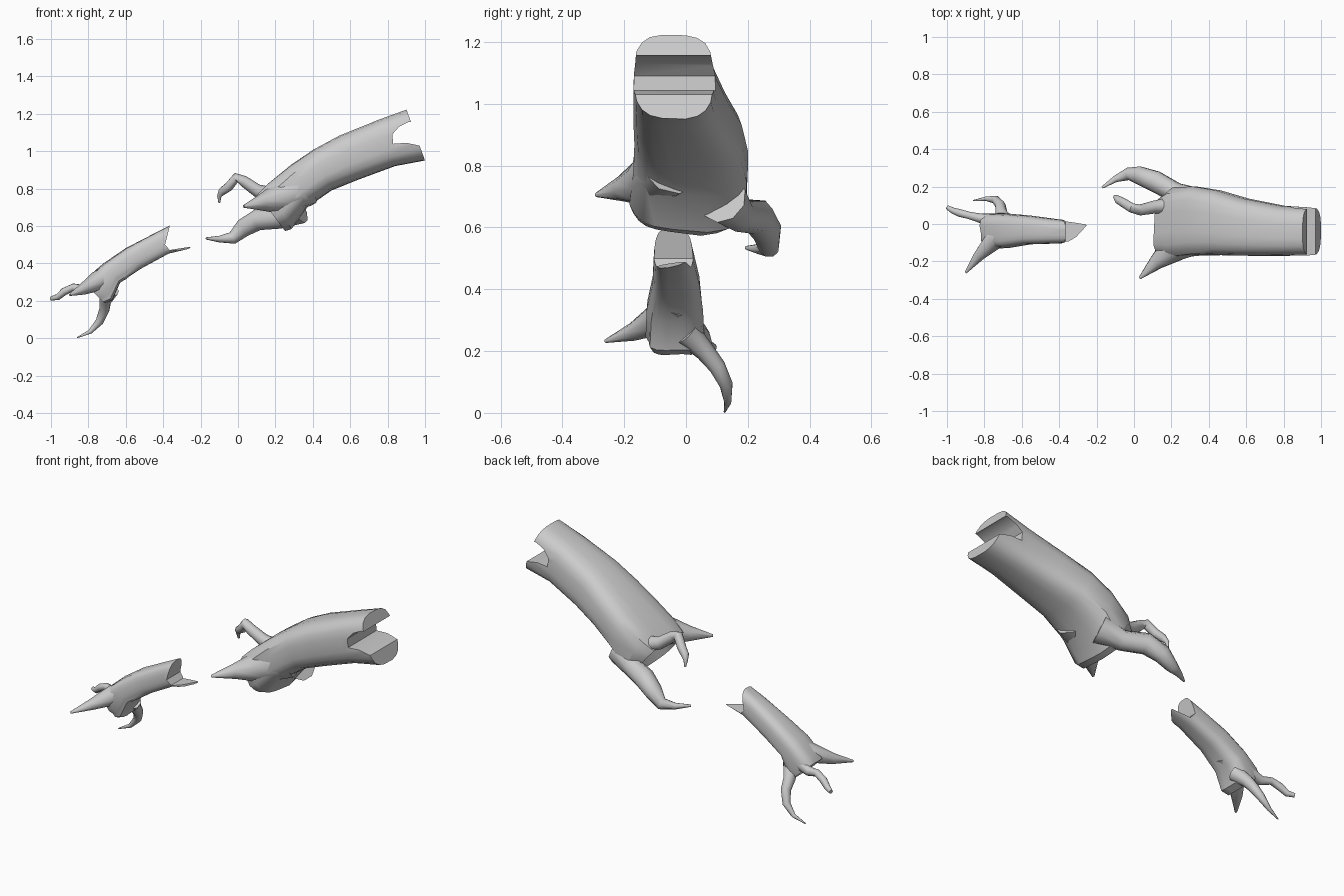
import bpy, bmesh, math, random
from mathutils import Vector, Quaternion

random.seed(4)


def finish(bm, name, angle=35):
    bmesh.ops.recalc_face_normals(bm, faces=bm.faces)
    me = bpy.data.meshes.new(name)
    bm.to_mesh(me)
    bm.free()
    ob = bpy.data.objects.new(name, me)
    bpy.context.collection.objects.link(ob)
    smooth(ob, angle)
    return ob


def smooth(ob, angle):
    bpy.ops.object.select_all(action='DESELECT')
    bpy.context.view_layer.objects.active = ob
    ob.select_set(True)
    bpy.ops.object.shade_smooth_by_angle(angle=math.radians(angle))


def skin(rings):
    bm = bmesh.new()
    loops = [[bm.verts.new(p) for p in r] for r in rings]
    n = len(loops[0])
    for a, b in zip(loops, loops[1:]):
        for i in range(n):
            j = (i + 1) % n
            bm.faces.new((a[i], a[j], b[j], b[i]))
    bm.faces.new(loops[0])
    bm.faces.new(loops[-1][::-1])
    return bm


def trunk(name, sections, n=20):
    """Each section: top x, z, bottom x, z, y min, y max, flute depth."""
    flute = [random.uniform(-1, 0.3) for _ in range(n)]
    rings = []
    for tx, tz, bx, bz, y0, y1, depth in sections:
        ring = []
        for i in range(n):
            t = 2 * math.pi * (i + 0.5) / n
            c, s = math.cos(t), math.sin(t)
            k = 1 + flute[i] * depth
            u = math.copysign(abs(c) ** 0.66, c) * k
            v = math.copysign(abs(s) ** 0.66, s) * k
            f = (1 - v) / 2
            ring.append((tx + (bx - tx) * f, (y0 + y1) / 2 + u * (y1 - y0) / 2,
                         tz + (bz - tz) * f))
        rings.append(ring)
    return finish(skin(rings), name)


def root(name, points, n=9):
    """Tapered tube through points (x, y, z, radius)."""
    ps = [Vector(p[:3]) for p in points]
    up = Vector((0, 0, 1))
    q, prev, rings = Quaternion(), up, []
    for i, p in enumerate(ps):
        d = (ps[min(i + 1, len(ps) - 1)] - ps[max(i - 1, 0)]).normalized()
        q = prev.rotation_difference(d) @ q
        prev = d
        r = points[i][3]
        rings.append([p + q @ Vector((math.cos(2 * math.pi * k / n) * r,
                                      math.sin(2 * math.pi * k / n) * r, 0))
                      for k in range(n)])
    return finish(skin(rings), name, 45)


def cut(ob, outline, axis):
    """Remove an outline (x, z along y, or x, y along z) from the object."""
    lift = (lambda a, b, h: (a, h, b)) if axis == 'y' else (lambda a, b, h: (a, b, h))
    cutter = finish(skin([[lift(a, b, h) for a, b in outline] for h in (-2, 2)]), "cutter")
    mod = ob.modifiers.new("break", 'BOOLEAN')
    mod.operation, mod.solver, mod.object = 'DIFFERENCE', 'EXACT', cutter
    dg = bpy.context.evaluated_depsgraph_get()
    me = bpy.data.meshes.new_from_object(ob.evaluated_get(dg))
    ob.modifiers.clear()
    ob.data = me
    bpy.data.objects.remove(cutter)
    smooth(ob, 35)


# large broken log
large = trunk("large_log", [
    (0.90, 1.225, 1.00, 0.95, -0.17, 0.09, 0.02),
    (0.75, 1.17, 0.84, 0.92, -0.172, 0.10, 0.02),
    (0.54, 1.085, 0.65, 0.85, -0.172, 0.14, 0.02),
    (0.40, 1.01, 0.50, 0.79, -0.17, 0.185, 0.03),
    (0.28, 0.93, 0.37, 0.70, -0.175, 0.21, 0.06),
    (0.16, 0.835, 0.285, 0.585, -0.19, 0.21, 0.09),
    (0.10, 0.775, 0.25, 0.575, -0.18, 0.17, 0.14),
    (0.17, 0.765, 0.26, 0.63, -0.13, 0.13, 0.14)])
cut(large, [(1.2, 1.04), (0.97, 1.03), (0.90, 1.045), (0.83, 1.04), (0.825, 1.09),
            (0.86, 1.13), (0.91, 1.155), (1.2, 1.17)], 'y')

# small broken log
small = trunk("small_log", [
    (-0.36, 0.605, -0.25, 0.48, -0.10, 0.015, 0.02),
    (-0.45, 0.56, -0.37, 0.452, -0.105, 0.025, 0.02),
    (-0.60, 0.482, -0.52, 0.37, -0.11, 0.045, 0.03),
    (-0.72, 0.40, -0.63, 0.295, -0.13, 0.055, 0.06),
    (-0.80, 0.33, -0.67, 0.20, -0.135, 0.06, 0.09),
    (-0.825, 0.295, -0.71, 0.185, -0.12, 0.05, 0.14),
    (-0.79, 0.29, -0.71, 0.22, -0.09, 0.03, 0.14)])
cut(small, [(-0.36, 0.62), (-0.39, 0.50), (-0.365, 0.472), (-0.25, 0.49),
            (-0.1, 0.50), (-0.1, 0.70)], 'y')
cut(small, [(-0.25, -0.005), (-0.31, -0.07), (-0.37, -0.105), (-0.36, -0.3), (-0.1, -0.3)], 'z')

# roots of the large log
root("large_front_root", [(0.36, -0.05, 0.81, .11), (0.22, -0.12, 0.745, .085),
                          (0.12, -0.205, 0.725, .042), (0.03, -0.29, 0.705, .007)])
root("large_back_root", [(0.33, 0.12, 0.69, .08), (0.22, 0.17, 0.64, .055),
                         (0.11, 0.23, 0.635, .058), (0.03, 0.26, 0.59, .05),
                         (-0.03, 0.268, 0.535, .034), (-0.10, 0.24, 0.53, .018),
                         (-0.17, 0.195, 0.534, .006)])
root("large_upper_root", [(0.20, 0.10, 0.76, .045), (0.10, 0.09, 0.79, .035),
                          (0.03, 0.075, 0.84, .03), (-0.01, 0.085, 0.86, .026),
                          (-0.05, 0.11, 0.81, .025), (-0.085, 0.13, 0.785, .022),
                          (-0.10, 0.145, 0.76, .012), (-0.10, 0.15, 0.725, .005)])

# roots of the small log
root("small_front_root", [(-0.62, -0.03, 0.37, .06), (-0.75, -0.085, 0.305, .055),
                          (-0.83, -0.17, 0.262, .03), (-0.90, -0.26, 0.232, .006)])
root("small_lower_root", [(-0.68, 0.0, 0.26, .045), (-0.71, 0.06, 0.20, .033),
                          (-0.715, 0.10, 0.15, .028), (-0.74, 0.13, 0.09, .022),
                          (-0.79, 0.135, 0.035, .012), (-0.86, 0.125, 0.003, .003)])
root("small_end_root", [(-0.72, 0.015, 0.30, .04), (-0.82, 0.03, 0.26, .026),
                        (-0.88, 0.045, 0.273, .02), (-0.93, 0.058, 0.25, .021),
                        (-0.965, 0.07, 0.22, .017), (-1.0, 0.09, 0.212, .011)])
